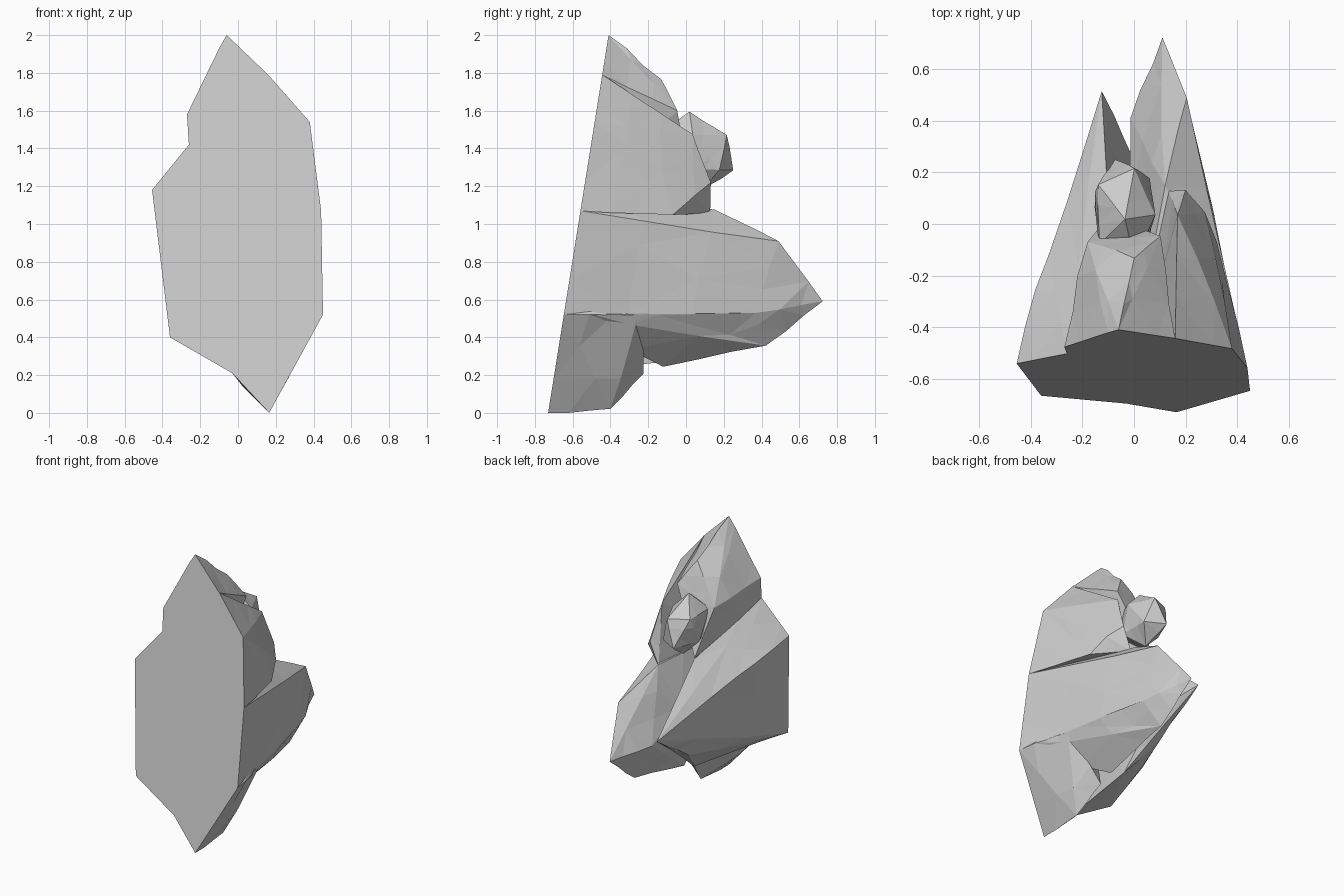
import bpy, bmesh
from mathutils import noise

if "Cube" in bpy.data.objects:
    bpy.data.objects.remove(bpy.data.objects["Cube"])

# Outline of the flat front, clockwise from the top, as (x, z)
OUTLINE = [(-.06, 2), (.16, 1.79), (.38, 1.54), (.44, 1.07), (.45, .52), (.165, 0),
           (-.03, .21), (-.36, .4), (-.455, 1.18), (-.26, 1.42), (-.27, 1.58), (-.1, 1.93)]


def front_y(z):
    # The front is one sloping cut plane
    return 0.16 * z - 0.73


def finish(name, bm):
    # Convex facets, split up and gently chipped, front plane left flat
    res = bmesh.ops.convex_hull(bm, input=bm.verts[:])
    junk = {g for g in res["geom_interior"] + res["geom_unused"]
            if isinstance(g, bmesh.types.BMVert)}
    bmesh.ops.delete(bm, geom=list(junk), context='VERTS')
    corners = set(bm.verts)
    bmesh.ops.subdivide_edges(bm, edges=[e for e in bm.edges if e.calc_length() > .2], cuts=2)
    bmesh.ops.triangulate(bm, faces=bm.faces[:])
    bm.normal_update()
    for v in bm.verts:
        if v not in corners and v.co.y - front_y(v.co.z) > .01:
            v.co += v.normal * (noise.noise(v.co * 5) * .02 + .004)
    bmesh.ops.recalc_face_normals(bm, faces=bm.faces[:])
    me = bpy.data.meshes.new(name)
    bm.to_mesh(me)
    bm.free()
    ob = bpy.data.objects.new(name, me)
    bpy.context.collection.objects.link(ob)
    return ob


def shard(name, first, count, back):
    # A run of the front outline plus the plane's middle, pulled back to a few peaks
    run = [OUTLINE[i % len(OUTLINE)] for i in range(first, first + count)] + [(0, 1.1)]
    bm = bmesh.new()
    for p in [(x, front_y(z), z) for x, z in run] + back:
        bm.verts.new(p)
    return finish(name, bm)


def knob(name, centre, size, lean):
    # Leaning twelve-cornered lump
    bm = bmesh.new()
    bmesh.ops.create_icosphere(bm, subdivisions=1, radius=1)
    bmesh.ops.scale(bm, vec=size, verts=bm.verts)
    for v in bm.verts:
        v.co.y -= lean * v.co.z
    bmesh.ops.translate(bm, vec=centre, verts=bm.verts)
    return finish(name, bm)


# Large lower right spike
rock = shard("rock", 3, 2, [
    (.11, .73, .59), (.2, .48, .9), (.23, .37, .53), (.12, .42, .36), (.1, -.12, .25),
    (.34, -.15, .52), (.31, -.02, .85), (.12, .15, 1.08), (-.01, .41, .62)])

parts = [
    # Foot under the big spike
    shard("foot", 4, 3, [(.16, -.4, .02), (.1, -.23, .21), (.36, -.25, .52)]),
    # Smaller lower left spike
    shard("left_spike", 6, 4, [
        (-.125, .51, .72), (-.33, -.12, 1.01), (-.12, .14, .48),
        (-.1, .04, 1.13), (0, .24, .6), (0, -.1, .28)]),
    # Upper peak
    shard("peak", 9, 5, [
        (0, -.14, 1.76), (.1, -.05, 1.6), (-.18, -.07, 1.49), (-.1, .04, 1.15)]),
    # Right shoulder overhanging the big spike
    shard("shoulder", 1, 3, [
        (.13, .13, 1.05), (.2, .135, 1.22), (.17, .03, 1.47),
        (.32, -.07, 1.05), (.28, .05, 1.15)]),
    knob("knob", (-.035, .05, 1.38), (.135, .215, .21), .15),
]

# Fuse everything into one solid
for p in parts:
    m = rock.modifiers.new("fuse_" + p.name, 'BOOLEAN')
    m.operation = 'UNION'
    m.solver = 'EXACT'
    m.object = p
deps = bpy.context.evaluated_depsgraph_get()
fused = bpy.data.meshes.new_from_object(rock.evaluated_get(deps))
rock.modifiers.clear()
rock.data = fused
for p in parts:
    bpy.data.objects.remove(p)
